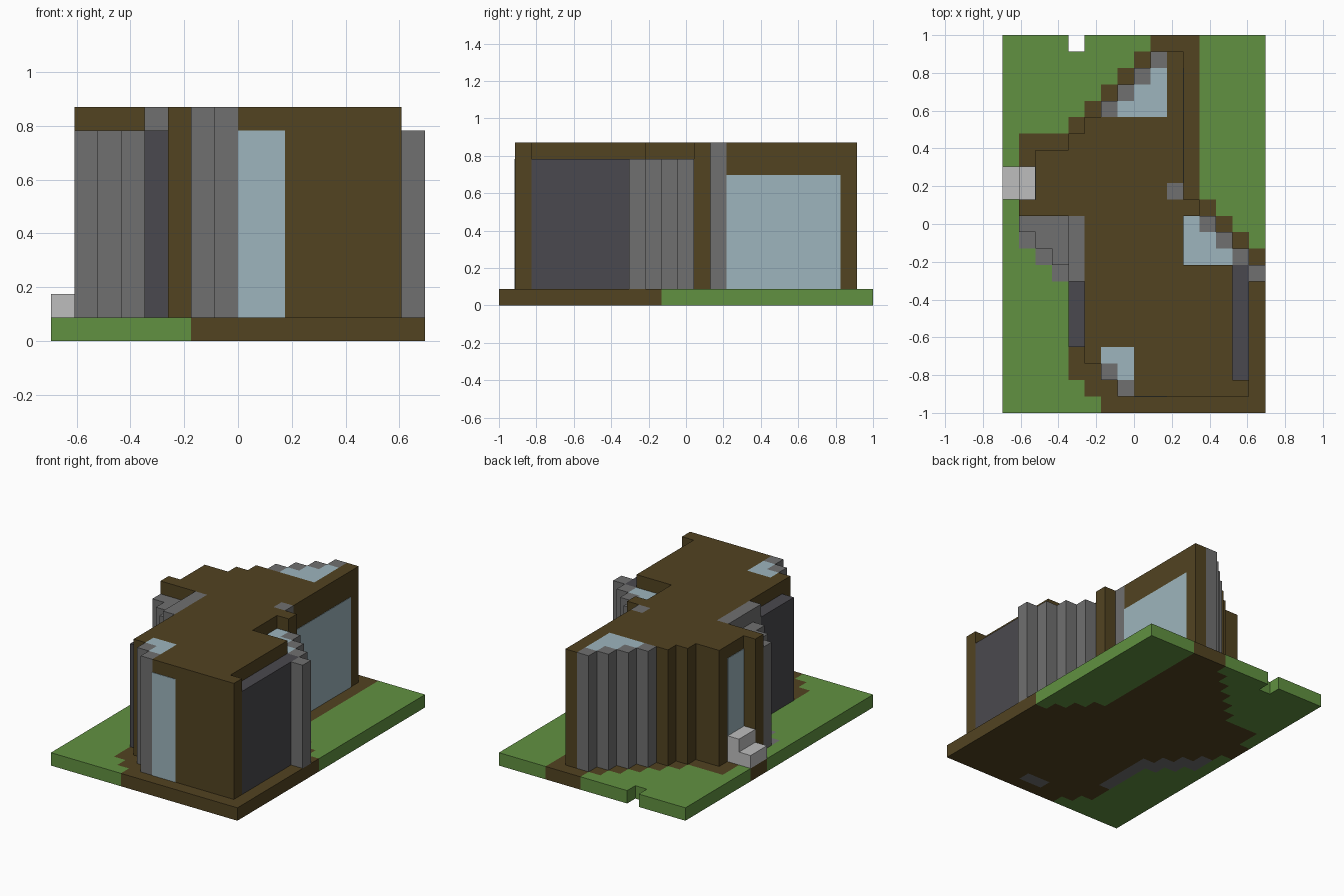
import bpy
import bmesh

if "Cube" in bpy.data.objects:
    bpy.data.objects.remove(bpy.data.objects["Cube"])

NX, NY = 16, 23          # plan grid cells
U = 2 / NY               # cell size


def material(name, rgb):
    lin = [((c / 255 + 0.055) / 1.055) ** 2.4 for c in rgb] + [1]
    m = bpy.data.materials.new(name)
    m.use_nodes = True
    m.diffuse_color = lin
    m.node_tree.nodes["Principled BSDF"].inputs["Base Color"].default_value = lin
    return m


BROWN = material("brown", (82, 67, 33))
GREEN = material("grass green", (97, 145, 65))
GREY = material("stone grey", (112, 112, 112))
DARK = material("dark grey", (74, 73, 78))
PALE = material("pale stone", (190, 190, 190))
GLASS = material("glass blue", (157, 181, 189))


def block(i0, i1, j0, j1):
    """Cells of a rectangle in the plan."""
    return {(i, j) for i in range(i0, i1) for j in range(j0, j1)}


def prism(name, cells, z0, z1, mat):
    """Extrude a set of plan cells into one solid."""
    bm = bmesh.new()
    verts = {}

    def corner(i, j):
        if (i, j) not in verts:
            verts[i, j] = bm.verts.new(((i - NX / 2) * U, (j - NY / 2) * U, z0 * U))
        return verts[i, j]

    for i, j in sorted(cells):
        bm.faces.new([corner(i, j), corner(i + 1, j),
                      corner(i + 1, j + 1), corner(i, j + 1)])
    ext = bmesh.ops.extrude_face_region(bm, geom=bm.faces[:], use_keep_orig=True)
    top = [g for g in ext["geom"] if isinstance(g, bmesh.types.BMVert)]
    bmesh.ops.translate(bm, verts=top, vec=(0, 0, (z1 - z0) * U))
    bmesh.ops.recalc_face_normals(bm, faces=bm.faces[:])
    bmesh.ops.dissolve_limit(bm, angle_limit=0.01, verts=bm.verts[:], edges=bm.edges[:])
    me = bpy.data.meshes.new(name)
    bm.to_mesh(me)
    bm.free()
    me.materials.append(mat)
    ob = bpy.data.objects.new(name, me)
    bpy.context.collection.objects.link(ob)
    return ob


def pane(name, lo, hi):
    """Thin window plate between two corners, in cells."""
    bpy.ops.mesh.primitive_cube_add(size=1)
    ob = bpy.context.object
    ob.name = name
    a = [(lo[0] - NX / 2) * U, (lo[1] - NY / 2) * U, lo[2] * U]
    b = [(hi[0] - NX / 2) * U, (hi[1] - NY / 2) * U, hi[2] * U]
    ob.location = [(p + q) / 2 for p, q in zip(a, b)]
    ob.scale = [max(q - p, 0.006) for p, q in zip(a, b)]
    ob.data.materials.append(GLASS)


# Ground: earth follows the house outline, one cell wider
earth = block(6, 16, 0, 1) | block(5, 16, 1, 2) | block(4, 16, 2, 10)
earth |= block(3, 15, 10, 11) | block(2, 14, 11, 12) | block(1, 13, 12, 13)
earth |= block(1, 12, 13, 17) | block(4, 12, 17, 18) | block(0, 1, 13, 15)
for k in range(5):
    earth |= block(5 + k, 12, 18 + k, 19 + k)
paving = block(4, 5, 4, 9) | block(8, 10, 1, 2)
for k in range(3):
    paving |= block(3 - k, 4 - k, 8 + k, 10 + k)
earth -= paving
lawn = block(0, NX, 0, NY) - earth - paving - {(4, 22)}
prism("lawn", lawn, 0, 1, GREEN)
prism("earth", earth, 0, 1, BROWN)
prism("paving", paving, 0, 1, GREY)

# Main house body
house = block(8, 15, 1, 2) | block(8, 14, 2, 4) | block(5, 6, 3, 4)
house |= block(5, 14, 4, 9) | block(5, 11, 9, 12) | block(1, 12, 12, 13)
house |= block(2, 10, 13, 14) | block(2, 11, 14, 16)
house |= block(4, 11, 16, 17) | block(5, 11, 17, 18) | block(10, 11, 18, 22)
wing = {c for c in house if c == (5, 3)}
prism("house_body", house - wing, 1, 10, BROWN)
prism("front_wall_post", wing, 1, 10, BROWN)

# Glass corner bays
prism("front_glass_bay", block(6, 8, 3, 4) | {(7, 2)}, 1, 10, GLASS)
prism("back_glass_bay", block(7, 10, 18, 19) | block(8, 10, 19, 20) | {(9, 20)},
      1, 10, GLASS)
prism("left_glass_bay", block(11, 12, 9, 12) | block(12, 13, 9, 11) | {(13, 9)},
      1, 9, GLASS)

# Stepped grey columns around the bays: first cell, step, count, top
for name, (i, j), (di, dj), n, top in (
        ("front_column", (6, 2), (1, -1), 2, 10),
        ("back_column", (6, 18), (1, 1), 4, 10),
        ("left_column", (12, 11), (1, -1), 4, 9)):
    for k in range(n):
        prism(f"{name}_{k + 1}", {(i + di * k, j + dj * k)}, 1, top, GREY)
prism("window_column", {(10, 13)}, 1, 10, GREY)

# Right-hand stone bay with its taller wall
prism("stone_bay", block(1, 4, 11, 12) | block(2, 4, 10, 11) | {(3, 9)}, 1, 9, GREY)
prism("stone_wall", block(4, 5, 8, 12), 1, 10, GREY)

# Dark side panels
prism("left_dark_panel", block(14, 15, 2, 9), 1, 9, DARK)
prism("right_dark_panel", block(4, 5, 4, 8), 1, 9, DARK)

# Entrance steps
prism("lower_step", block(0, 1, 13, 15), 1, 2, PALE)
prism("upper_step", block(1, 2, 13, 15), 1, 3, PALE)

# Flat windows and glass door
pane("front_window", (8, 1, 1), (10, 1, 9))
pane("left_window", (11, 14, 1), (11, 21, 8))
pane("entrance_door", (2, 13, 1), (2, 15, 9))
